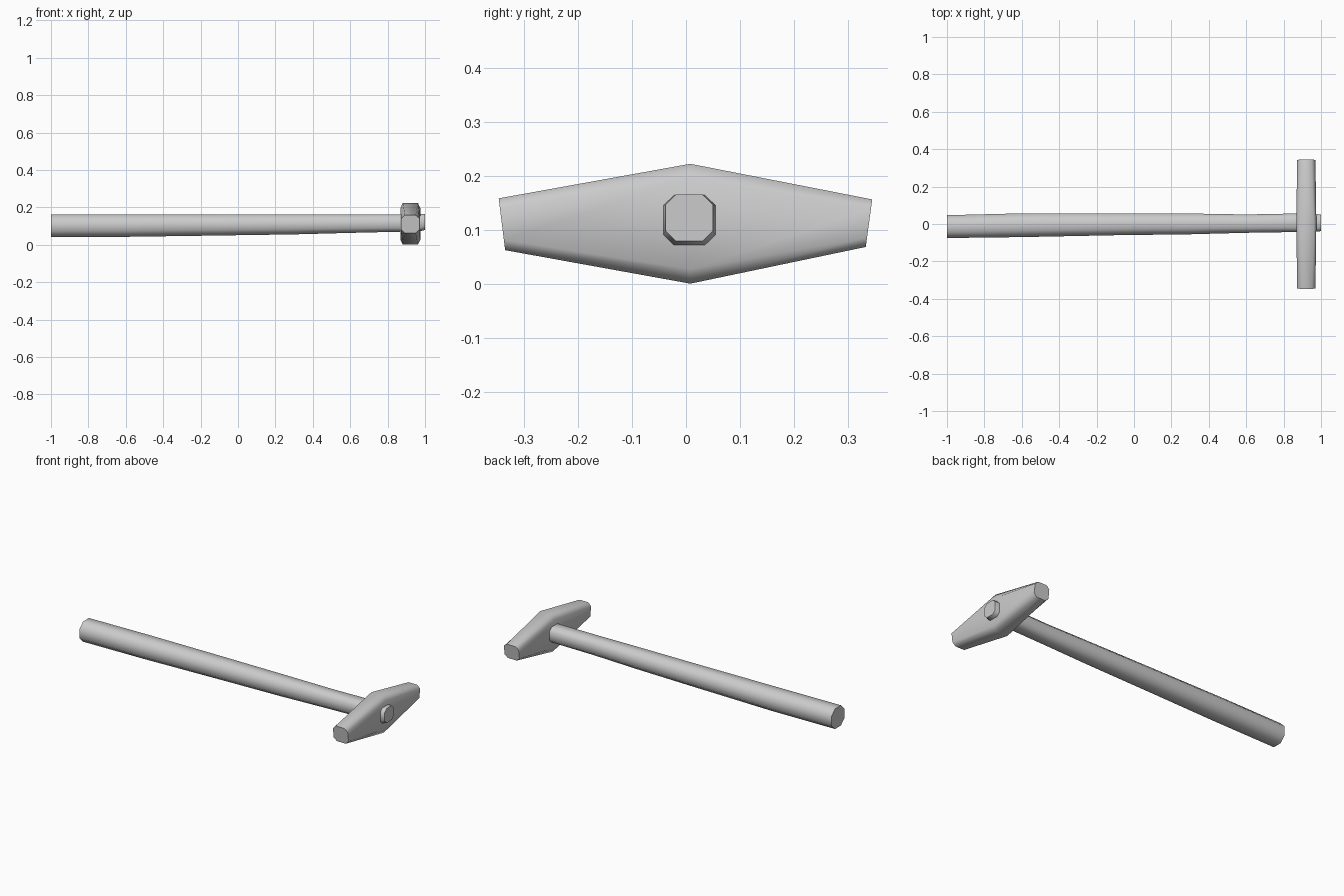
import bpy, bmesh

if "Cube" in bpy.data.objects:
    bpy.data.objects.remove(bpy.data.objects["Cube"])


def chamfered(a0, a1, b0, b1, c):
    """Eight-sided outline: a rectangle with its corners cut by fraction c."""
    da, db = (a1 - a0) * c, (b1 - b0) * c
    return [(a0 + da, b0), (a1 - da, b0), (a1, b0 + db), (a1, b1 - db),
            (a1 - da, b1), (a0 + da, b1), (a0, b1 - db), (a0, b0 + db)]


def loft(name, rings):
    """Skin a closed solid through rings of 3D points."""
    bm = bmesh.new()
    loops = [[bm.verts.new(p) for p in ring] for ring in rings]
    for r, s in zip(loops, loops[1:]):
        n = len(r)
        for i in range(n):
            bm.faces.new((r[i], r[(i + 1) % n], s[(i + 1) % n], s[i]))
    bm.faces.new(loops[0])
    bm.faces.new(loops[-1])
    bmesh.ops.recalc_face_normals(bm, faces=bm.faces)
    me = bpy.data.meshes.new(name)
    bm.to_mesh(me)
    bm.free()
    ob = bpy.data.objects.new(name, me)
    bpy.context.collection.objects.link(ob)
    bpy.ops.object.select_all(action='DESELECT')
    ob.select_set(True)
    bpy.context.view_layer.objects.active = ob
    bpy.ops.object.shade_smooth_by_angle(angle=1.0)
    return ob


# Handle: slightly uneven wooden shaft passing right through the head
# x, y min, y max, z min, z max, corner cut
shaft = [(-1.00, -0.075, 0.047, 0.042, 0.163, 0.27),
         (-0.60, -0.070, 0.057, 0.043, 0.163, 0.27),
         (-0.10, -0.060, 0.057, 0.050, 0.163, 0.27),
         (0.30, -0.055, 0.056, 0.056, 0.163, 0.27),
         (0.60, -0.047, 0.051, 0.064, 0.162, 0.25),
         (0.86, -0.043, 0.056, 0.070, 0.162, 0.22),
         (0.97, -0.042, 0.055, 0.071, 0.165, 0.20),
         (1.00, -0.038, 0.050, 0.080, 0.166, 0.22)]
loft("handle", [[(x, y, z) for y, z in chamfered(y0, y1, z0, z1, c)]
                for x, y0, y1, z0, z1, c in shaft])

# Head: double taper, widest at the handle, with slightly tilted end faces
# y, end tilt, x min, x max, z min, z max, corner cut
head = [(-0.341, -0.006, 0.872, 0.970, 0.063, 0.159, 0.20),
        (0.008, 0.0, 0.868, 0.975, 0.001, 0.223, 0.12),
        (0.339, 0.006, 0.872, 0.970, 0.069, 0.157, 0.20)]
loft("hammer_head",
     [[(x, y + tilt * (2 * (z - z0) / (z1 - z0) - 1), z)
       for x, z in chamfered(x0, x1, z0, z1, c)]
      for y, tilt, x0, x1, z0, z1, c in head])
